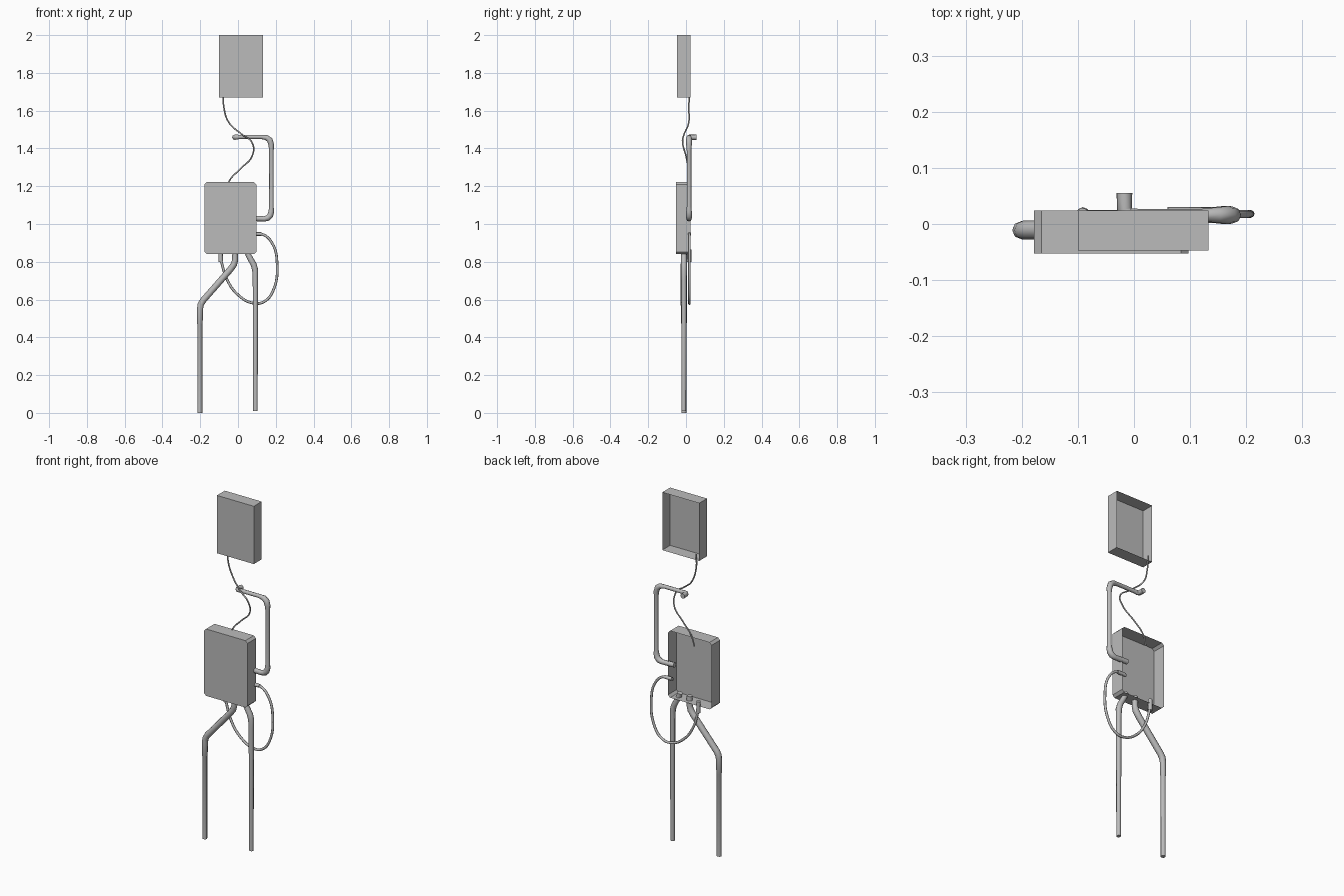
import bpy
import bmesh
from mathutils import Vector

cube = bpy.data.objects.get("Cube")
if cube:
    bpy.data.objects.remove(cube, do_unlink=True)

# One plain grey for everything
grey = bpy.data.materials.new("plain grey")
grey.use_nodes = True
colour = (0.5, 0.5, 0.5, 1)
grey.diffuse_color = colour
grey.node_tree.nodes["Principled BSDF"].inputs["Base Color"].default_value = colour


def open_box(name, low, high, chamfer=0):
    """Thin shell, open at the back, with optional chamfered corners."""
    low, high = Vector(low), Vector(high)
    bm = bmesh.new()
    bmesh.ops.create_cube(bm, size=1)
    for v in bm.verts:
        v.co = (low + high) / 2 + v.co * (high - low)
    if chamfer:
        corners = [e for e in bm.edges
                   if abs(e.verts[0].co.y - e.verts[1].co.y) > 0.01]
        bmesh.ops.bevel(bm, geom=corners, offset=chamfer, segments=1,
                        affect='EDGES')
    bm.normal_update()
    back = [f for f in bm.faces if f.normal.y > 0.9]
    bmesh.ops.delete(bm, geom=back, context='FACES_ONLY')
    mesh = bpy.data.meshes.new(name)
    bm.to_mesh(mesh)
    bm.free()
    mesh.materials.append(grey)
    ob = bpy.data.objects.new(name, mesh)
    bpy.context.collection.objects.link(ob)
    return ob


def tube(name, points, curved=False):
    """Tube through (x, y, z, radius) points, turned into a mesh."""
    data = bpy.data.curves.new(name, 'CURVE')
    data.dimensions = '3D'
    data.bevel_depth = 1
    data.bevel_resolution = 2
    data.use_fill_caps = True
    data.resolution_u = 6
    spline = data.splines.new('BEZIER' if curved else 'POLY')
    pts = spline.bezier_points if curved else spline.points
    pts.add(len(points) - 1)
    for p, (x, y, z, r) in zip(pts, points):
        p.co = (x, y, z) if curved else (x, y, z, 1)
        p.radius = r
        if curved:
            p.handle_left_type = p.handle_right_type = 'AUTO'
    data.materials.append(grey)
    ob = bpy.data.objects.new(name, data)
    bpy.context.collection.objects.link(ob)
    bpy.ops.object.select_all(action='DESELECT')
    ob.select_set(True)
    bpy.context.view_layer.objects.active = ob
    bpy.ops.object.convert(target='MESH')
    bpy.ops.object.shade_smooth_by_angle(angle=0.9)
    return ob


def flat(y, points):
    """Put (x, z, radius) points on a plane of constant y."""
    return [(x, y, z, r) for x, z, r in points]


# Head and body shells
open_box("head_box", (-0.10, -0.047, 1.67), (0.133, 0.024, 2.0))
open_box("body_box", (-0.178, -0.053, 0.84), (0.097, 0.024, 1.222), 0.013)

# Legs, thicker above the knee
tube("right_leg", flat(-0.011, [
    (-0.015, 0.865, 0.015), (-0.015, 0.81, 0.016), (-0.022, 0.785, 0.017),
    (-0.04, 0.76, 0.017), (-0.185, 0.595, 0.017), (-0.197, 0.575, 0.017),
    (-0.201, 0.55, 0.016), (-0.202, 0.475, 0.015), (-0.202, 0.47, 0.013),
    (-0.202, 0, 0.013)]))
tube("left_leg", flat(-0.011, [
    (0.045, 0.865, 0.014), (0.055, 0.835, 0.015), (0.083, 0.785, 0.016),
    (0.091, 0.755, 0.016), (0.092, 0.70, 0.014), (0.092, 0.01, 0.012)]))

# Raised arm, its end turning backwards
arm = flat(0.016, [
    (0.06, 1.03, 0.014), (0.14, 1.027, 0.014), (0.158, 1.032, 0.016),
    (0.171, 1.045, 0.016), (0.176, 1.065, 0.015), (0.177, 1.09, 0.012),
    (0.177, 1.39, 0.012), (0.176, 1.42, 0.015), (0.168, 1.445, 0.016),
    (0.15, 1.458, 0.014), (0.12, 1.461, 0.011), (0.01, 1.461, 0.011),
    (-0.01, 1.46, 0.013)])
tube("left_arm", arm + [(-0.017, 0.025, 1.459, 0.014),
                        (-0.017, 0.055, 1.459, 0.014)])

# Hanging arm loop with a sleeve at each end
tube("loop_arm", flat(0.018, [
    (0.07, 0.945, 0.008), (0.13, 0.945, 0.007), (0.18, 0.90, 0.007),
    (0.207, 0.79, 0.007), (0.185, 0.645, 0.007), (0.14, 0.59, 0.007),
    (0.085, 0.58, 0.007), (0.0, 0.625, 0.007), (-0.06, 0.71, 0.007),
    (-0.088, 0.80, 0.007)]), curved=True)
tube("loop_sleeve_top", flat(0.018, [(0.075, 0.947, 0.010),
                                     (0.125, 0.947, 0.010)]))
tube("loop_sleeve_bottom", flat(0.018, [(-0.092, 0.865, 0.011),
                                        (-0.091, 0.80, 0.012)]))

# Wire neck
tube("neck_wire", [
    (-0.078, 0.019, 1.70, 0.004), (-0.075, 0.015, 1.62, 0.004),
    (-0.05, 0.015, 1.54, 0.004), (0.02, -0.01, 1.475, 0.004),
    (0.075, -0.018, 1.43, 0.004), (0.075, 0.0, 1.36, 0.004),
    (0.01, 0.013, 1.29, 0.004), (-0.045, 0.018, 1.23, 0.004),
    (-0.065, 0.016, 1.17, 0.004)], curved=True)
